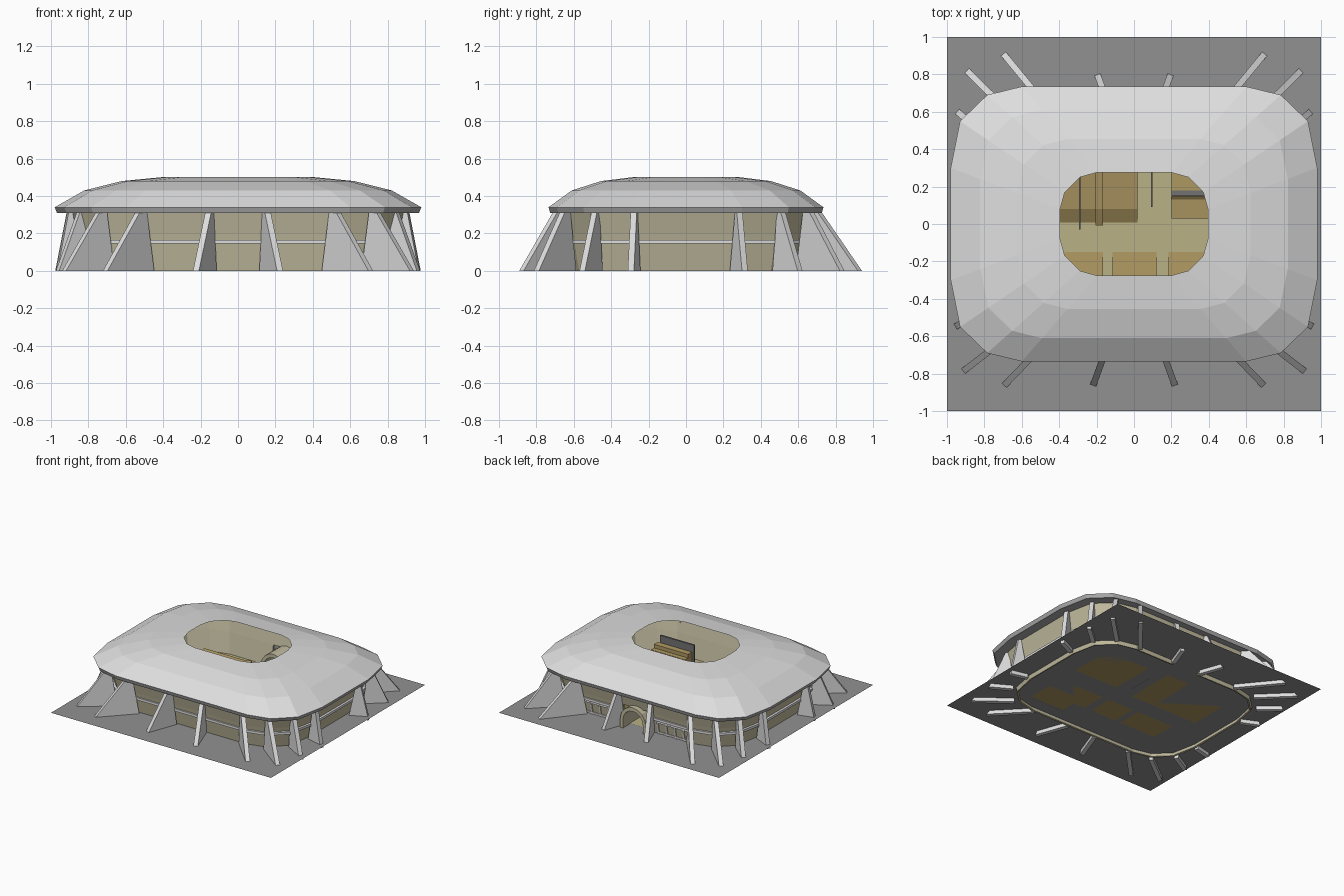
import bpy, bmesh, math
from mathutils import Vector

if "Cube" in bpy.data.objects:
    bpy.data.objects.remove(bpy.data.objects["Cube"])


def mat(name, r, g, b):
    m = bpy.data.materials.new(name)
    m.diffuse_color = (r, g, b, 1)
    m.use_nodes = True
    m.node_tree.nodes["Principled BSDF"].inputs["Base Color"].default_value = m.diffuse_color
    return m


ROOF = mat("roof grey", .73, .73, .73)
RIM = mat("rim grey", .42, .42, .42)
FIN = mat("fin pale grey", .73, .73, .73)
WALL = mat("wall beige", .54, .50, .345)
FLOOR = mat("floor sand", .49, .44, .24)
SEAT = mat("seat brown", .43, .32, .125)
GROUND = mat("ground grey", .285, .285, .285)
DARK = mat("screen dark grey", .17, .17, .17)


def make(name, verts, faces, material):
    me = bpy.data.meshes.new(name)
    me.from_pydata([tuple(v) for v in verts], [], faces)
    bm = bmesh.new()
    bm.from_mesh(me)
    bmesh.ops.recalc_face_normals(bm, faces=bm.faces)
    bm.to_mesh(me)
    bm.free()
    ob = bpy.data.objects.new(name, me)
    bpy.context.collection.objects.link(ob)
    me.materials.append(material)
    return ob


def prism(name, poly, offset, material):
    """Extrude a polygon of 3D points by an offset vector."""
    n = len(poly)
    a = [Vector(p) for p in poly]
    v = a + [p + Vector(offset) for p in a]
    f = [tuple(range(n)), tuple(range(2 * n - 1, n - 1, -1))]
    f += [(i, (i + 1) % n, (i + 1) % n + n, i + n) for i in range(n)]
    return make(name, v, f, material)


def box(name, x0, x1, y0, y1, z0, z1, material):
    return prism(name, [(x0, y0, z0), (x1, y0, z0), (x1, y1, z0), (x0, y1, z0)],
                 (0, 0, z1 - z0), material)


def outline(q, door=0):
    """Mirror one quarter (from +y side round to +x side) into a full loop."""
    r = list(q)
    pts = r + [(x, -y) for x, y in reversed(r)]
    pts += [(-x, -y) for x, y in r] + [(-x, y) for x, y in reversed(r)]
    if door:
        y = q[0][1]
        pts += [(-door, y), (door, y)]
    return pts


def loft(name, rings, material, skip=(), closed=False):
    """Skin a list of equal (points, z) rings."""
    n = len(rings[0][0])
    v = [(x, y, z) for pts, z in rings for x, y in pts]
    f = []
    m = len(rings)
    for k in range(m if closed else m - 1):
        for i in range(n):
            if (k, i) not in skip:
                j, l = (i + 1) % n, (k + 1) % m
                f.append((k * n + i, k * n + j, l * n + j, l * n + i))
    return make(name, v, f, material)


OUTER = [(.60, .735), (.785, .69), (.93, .55), (.98, .30)]
HOLE = [(.20, .275), (.29, .25), (.37, .17), (.395, .08)]


def blend(t):
    return outline([(a + (c - a) * t, b + (d - b) * t)
                    for (a, b), (c, d) in zip(OUTER, HOLE)])


def scaled(s, door=0):
    return outline([(x * s, y * s) for x, y in OUTER], door)


# Ground sheet and arena floor, slightly above the feet of the fins
G = .03
make("ground", [(-1, -1, G), (1, -1, G), (1, 1, G), (-1, 1, G)], [(0, 1, 2, 3)], GROUND)
make("arena_floor", [(x, y, G + .005) for x, y in scaled(.82)], [tuple(range(16))], FLOOR)

# Faceted roof with central opening
loft("roof", [(scaled(1), .34), (blend(.27), .43), (blend(.61), .48), (blend(1), .502)], ROOF)
loft("roof_rim", [(scaled(.87), .315), (scaled(.988), .31), (scaled(1), .34)], RIM)

# Leaning wall, open at the back for the entrance
D = .12
w = loft("outer_wall", [(scaled(.82, D), 0), (scaled(.867, D), .2), (scaled(.9, D), .318)],
         WALL, skip={(0, 16)})
md = w.modifiers.new("thickness", 'SOLIDIFY')
md.thickness = .014
md.offset = 0
loft("wall_ledge", [(scaled(.856, D), .145), (scaled(.885, D), .145),
                    (scaled(.885, D), .165), (scaled(.856, D), .165)], FIN,
     skip={(k, 16) for k in range(4)}, closed=True)

# Buttress fins: (foot, wall point, top position) mirrored left and right
FINS = [((.20, .81), (.13, .62), .68), ((.715, .93), (.46, .62), .72),
        ((.91, .835), (.67, .60), .72), ((.955, .61), (.80, .475), .70),
        ((.97, .315), (.83, .25), .45), ((.97, -.295), (.83, -.26), .45),
        ((.965, -.555), (.80, -.46), .70), ((.93, -.80), (.67, -.60), .72),
        ((.71, -.88), (.46, -.62), .72), ((.225, -.88), (.13, -.62), .72)]
for sx in (1, -1):
    for foot, wall, t in FINS:
        f = Vector((foot[0] * sx, foot[1], 0))
        b = Vector((wall[0] * sx, wall[1], 0))
        d = (b - f).normalized()
        side = Vector((-d.y, d.x, 0)) * .034
        top = f.lerp(b, t) + Vector((0, 0, .325))
        inner = f.lerp(b, t + .12) + Vector((0, 0, .325))
        prism("buttress_fin", [p - side / 2 for p in (f, top, inner, b)], side, FIN)

# Arched entrance tunnel at the back
N = 8
arch = []
for r, h in ((.115, .105), (.09, .1)):
    arc = [(r * math.cos(math.pi * i / N), h + r * math.sin(math.pi * i / N)) for i in range(N + 1)]
    arch.append([(r, G)] + arc + [(-r, G)])
v, n = [], N + 3
for y in (.69, .46):
    for loop in arch:
        v += [(x, y, z) for x, z in loop]
faces = []
for i in range(n - 1):
    for a, b in ((0, n), (2 * n, 3 * n), (0, 2 * n), (n, 3 * n)):
        faces.append((a + i, a + i + 1, b + i + 1, b + i))
make("entrance_arch", v, faces, WALL)

# Lattice windows beside the entrance
for sx in (1, -1):
    for i in range(5):
        x = sx * (.185 + .078 * i)
        prism("window_bar", [(x - .008, .615, .03), (x + .008, .615, .03),
                             (x + .008, .635, .135), (x - .008, .635, .135)], (0, .006, 0), FIN)
    for z, y in ((.035, .616), (.125, .632)):
        a, b = sorted((sx * .177, sx * .505))
        box("window_rail", a, b, y, y + .008, z, z + .014, FIN)


# Seating inside
def stand(x0, x1, profile):
    prism("seat_block", [(x0, y, z) for y, z in profile], (x1 - x0, 0, 0), SEAT)


BACK = [(0, G), (.08, .075), (.42, .125), (.42, G)]
stand(-.60, -.205, BACK)
stand(-.165, .02, BACK)
prism("aisle", [(-.205, -.01, G), (-.205, -.01, .04), (-.205, .08, .085),
                (-.205, .42, .135), (-.205, .42, G)], (.04, 0, 0), SEAT)
stand(.20, .60, [(.03, G), (.03, .045), (.13, .055), (.18, .095), (.40, .10), (.40, G)])
box("stand_gap", .20, .40, .15, .18, .07, .098, DARK)
for x0, x1 in ((-.5, -.165), (-.115, .12), (.185, .6)):
    stand(x0, x1, [(-.15, G), (-.15, .042), (-.36, .05), (-.36, G)])
for i in range(3):
    box("raised_seat_row", .29, .60, -.49, -.36 - .04 * i, G, .09 + .03 * i, SEAT)
box("back_screen", .27, .58, -.505, -.49, G, .21, DARK)
box("rail_left", -.295, -.287, -.03, .25, .10, .12, DARK)
box("rail_lane", .092, .10, .09, .28, G, .06, DARK)
